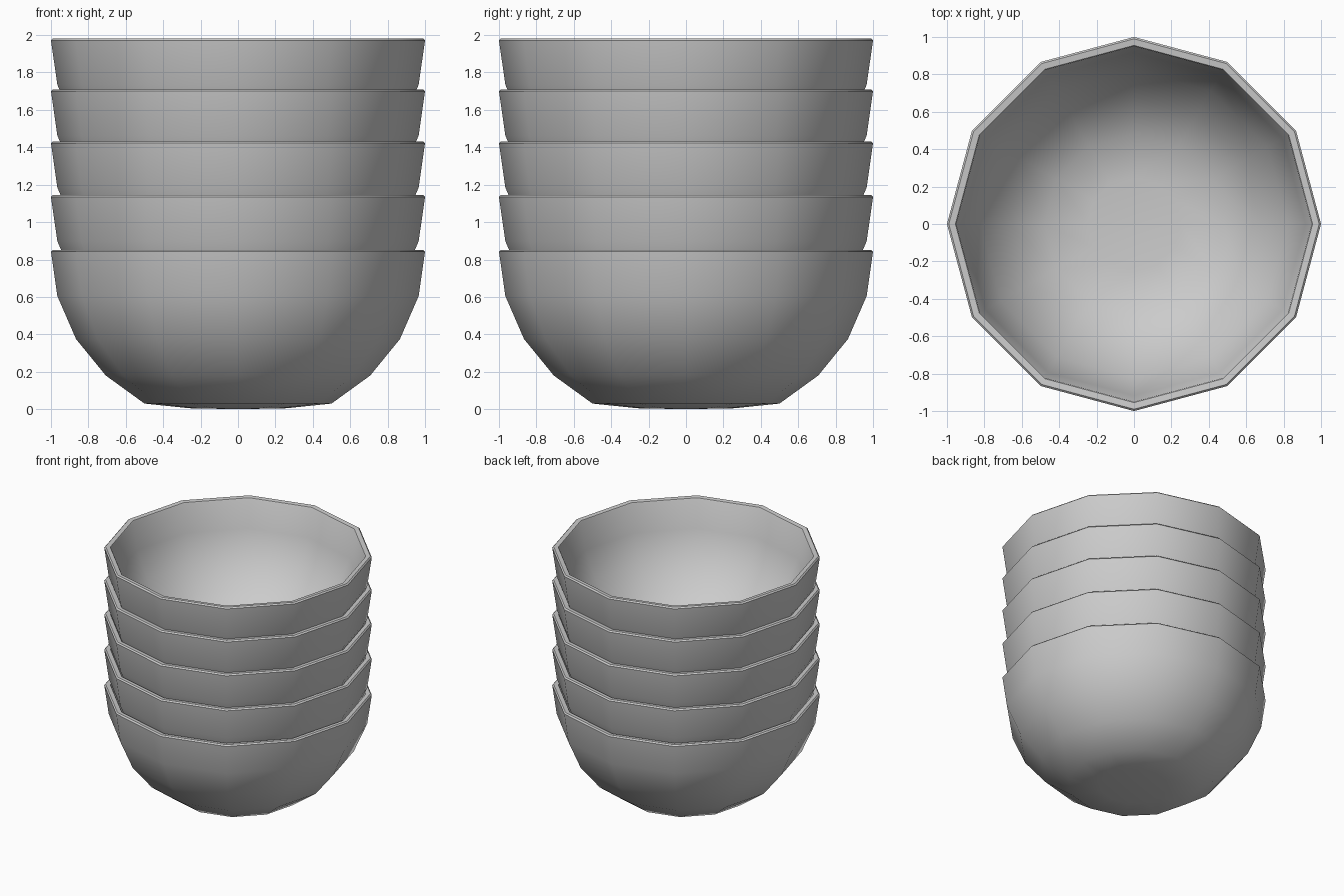
import bpy, bmesh, math

if "Cube" in bpy.data.objects:
    bpy.data.objects.remove(bpy.data.objects["Cube"])

SIDES = 12
# (radius, height): outside from foot to rim, then inside back to the floor
PROFILE = [(0.26, 0.005), (0.5, 0.03), (0.707, 0.18), (0.866, 0.375), (0.966, 0.605), (1.0, 0.842),
           (0.99, 0.852), (0.955, 0.848), (0.95, 0.84),
           (0.917, 0.615), (0.823, 0.405), (0.675, 0.22), (0.48, 0.08), (0.25, 0.055)]
FLOOR_OUT, FLOOR_IN = 0.005, 0.055
LIFTS = [0.0, 0.293, 0.58, 0.858, 1.13]


def bowl_mesh():
    bm = bmesh.new()
    rings = []
    for r, z in PROFILE:
        rings.append([bm.verts.new((r * math.cos(2 * math.pi * i / SIDES),
                                    r * math.sin(2 * math.pi * i / SIDES), z))
                      for i in range(SIDES)])
    for a, b in zip(rings, rings[1:]):
        for i in range(SIDES):
            j = (i + 1) % SIDES
            bm.faces.new((a[i], a[j], b[j], b[i]))
    # foot and inside floor
    for ring, z in ((rings[0], FLOOR_OUT - 0.005), (rings[-1], FLOOR_IN - 0.005)):
        centre = bm.verts.new((0, 0, z))
        for i in range(SIDES):
            bm.faces.new((ring[i], ring[(i + 1) % SIDES], centre))
    bmesh.ops.recalc_face_normals(bm, faces=bm.faces)
    mesh = bpy.data.meshes.new("bowl")
    bm.to_mesh(mesh)
    bm.free()
    return mesh


# stack of nested bowls
mesh = bowl_mesh()
for n, lift in enumerate(LIFTS):
    ob = bpy.data.objects.new(f"bowl_{n + 1}", mesh.copy())
    ob.location.z = lift
    bpy.context.collection.objects.link(ob)
    bpy.ops.object.select_all(action='DESELECT')
    ob.select_set(True)
    bpy.context.view_layer.objects.active = ob
    bpy.ops.object.shade_smooth_by_angle(angle=math.radians(40))
